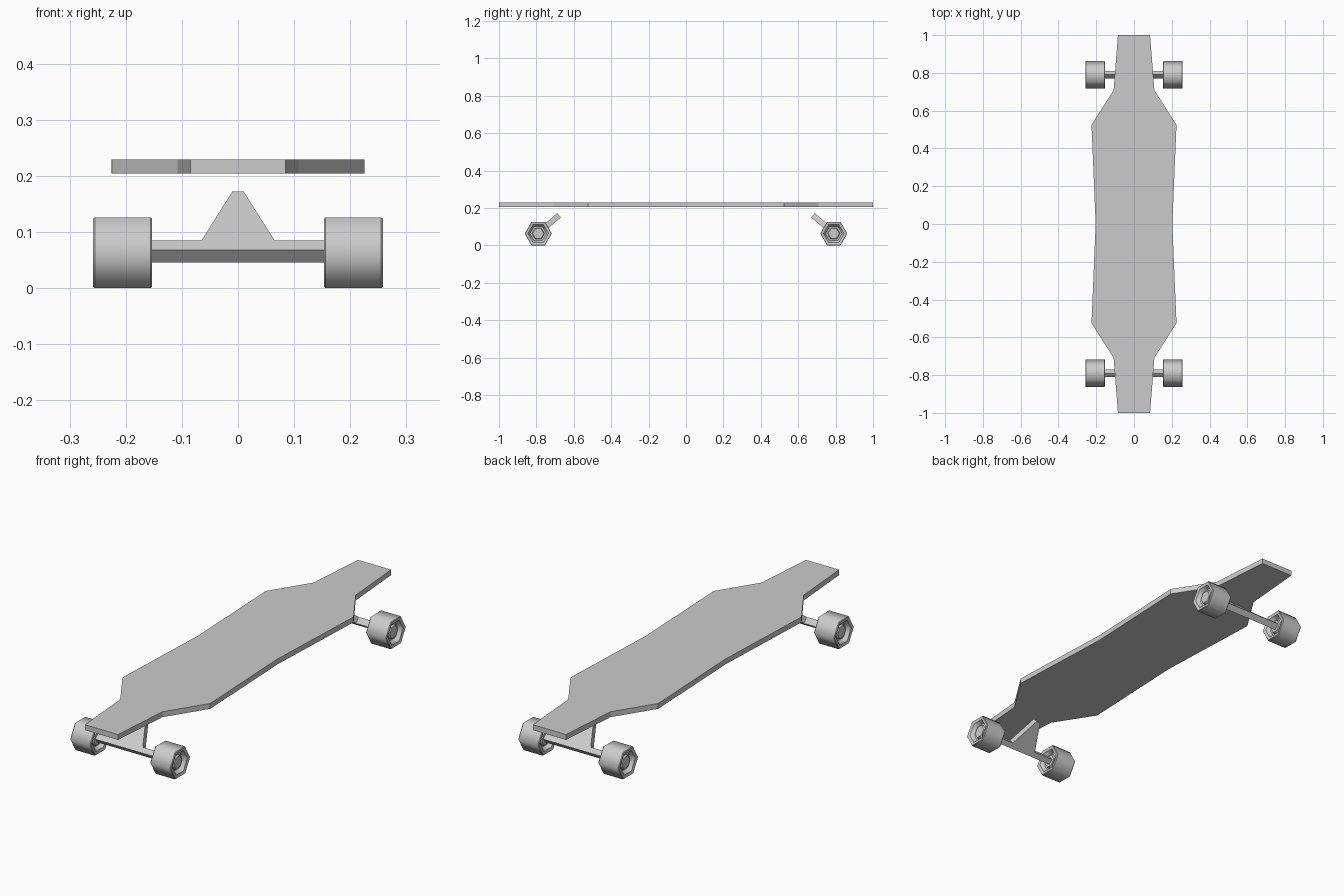
import bpy, bmesh, math
from mathutils import Matrix, Vector

if "Cube" in bpy.data.objects:
    bpy.data.objects.remove(bpy.data.objects["Cube"])


def add_mesh(name, verts, faces):
    me = bpy.data.meshes.new(name)
    me.from_pydata(verts, [], faces)
    bm = bmesh.new()
    bm.from_mesh(me)
    bmesh.ops.recalc_face_normals(bm, faces=bm.faces)
    bm.to_mesh(me)
    bm.free()
    ob = bpy.data.objects.new(name, me)
    bpy.context.collection.objects.link(ob)
    return ob


def prism(name, outline, frame):
    """Extrude a 2D outline by 1 along the frame's third axis."""
    n = len(outline)
    verts = [frame @ Vector((a, b, c)) for c in (0, 1) for a, b in outline]
    faces = [list(range(n))[::-1], list(range(n, 2 * n))]
    faces += [(i, (i + 1) % n, n + (i + 1) % n, n + i) for i in range(n)]
    return add_mesh(name, verts, faces)


def frame(origin, x, y, z):
    m = Matrix((x, y, z)).transposed().to_4x4()
    m.translation = origin
    return m


def wheel(name, loc, sides=6):
    # (axial offset, radius) half profile from hub centre to tread, then mirrored
    half = [(0.040, 0.030), (0.030, 0.034), (0.030, 0.044),
            (0.049, 0.055), (0.0525, 0.070), (0.0495, 0.0725)]
    prof = half + [(-x, r) for x, r in reversed(half)]
    verts = [(x, r * math.cos(k * math.tau / sides), r * math.sin(k * math.tau / sides))
             for x, r in prof for k in range(sides)]
    faces = [(i * sides + k, i * sides + (k + 1) % sides,
              (i + 1) * sides + (k + 1) % sides, (i + 1) * sides + k)
             for i in range(len(prof) - 1) for k in range(sides)]
    last = (len(prof) - 1) * sides
    faces += [list(range(sides)), list(range(last, last + sides))]
    ob = add_mesh(name, verts, faces)
    ob.location = loc
    # smooth around the wheel, sharp at each ring
    me = ob.data
    me.polygons.foreach_set("use_smooth", [True] * len(me.polygons))
    sharp = me.attributes.new("sharp_edge", 'BOOLEAN', 'EDGE')
    for e in me.edges:
        a, b = (me.vertices[v].co for v in e.vertices)
        sharp.data[e.index].value = abs(a.x - b.x) < 1e-5


# deck: waisted board with narrow nose and tail
side = [(0.085, -1), (0.108, -0.708), (0.225, -0.525), (0.203, 0),
        (0.225, 0.525), (0.108, 0.708), (0.085, 1)]
deck = side + [(-x, y) for x, y in reversed(side)]
prism("deck", deck, frame((0, 0, 0.204), (1, 0, 0), (0, 1, 0), (0, 0, 0.025)))

# trucks: axle bar and tapered hanger in one tilted plate
T = [(0.19, 0), (0.19, 0.026), (0.065, 0.026), (0.010, 0.16)]
T += [(-x, y) for x, y in reversed(T)]
c, s = 0.76, 0.65
for end, sy in (("front", -1), ("back", 1)):
    prism(end + "_truck", T,
          frame((0, sy * 0.81, 0.068), (1, 0, 0), (0, -sy * c, s),
                (0, -sy * s * 0.03, -c * 0.03)))
    for label, sx in (("left", -1), ("right", 1)):
        wheel(f"{end}_{label}_wheel", (sx * 0.2055, sy * 0.79, 0.0628))
